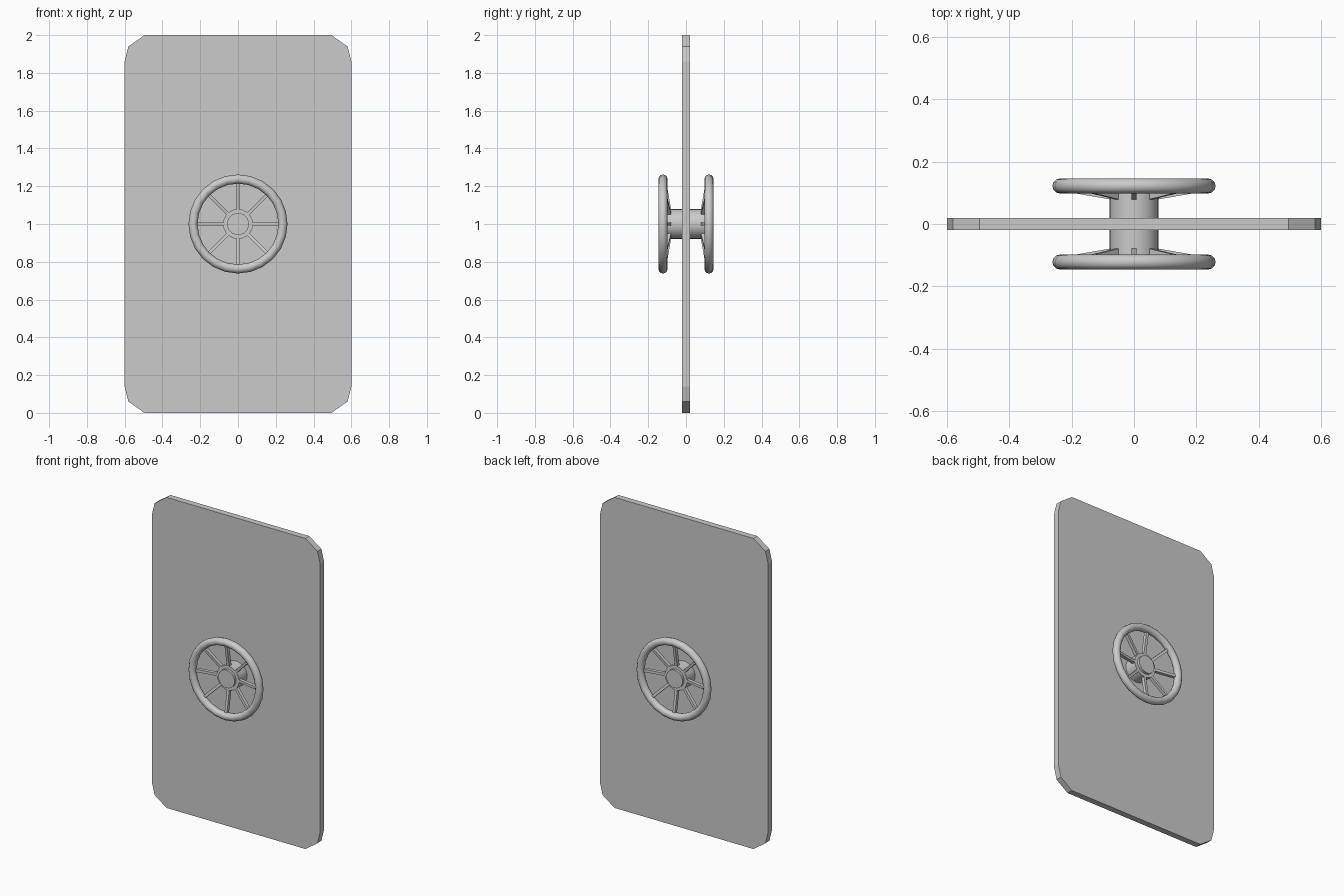
import bpy, bmesh, math
from mathutils import Vector, Matrix

if "Cube" in bpy.data.objects:
    bpy.data.objects.remove(bpy.data.objects["Cube"])

CZ = 1.0      # height of the handwheel axis
SPOKES = 8


def make_object(name, bm, smooth=False):
    bmesh.ops.recalc_face_normals(bm, faces=bm.faces)
    mesh = bpy.data.meshes.new(name)
    bm.to_mesh(mesh)
    bm.free()
    obj = bpy.data.objects.new(name, mesh)
    bpy.context.collection.objects.link(obj)
    if smooth:
        bpy.context.view_layer.objects.active = obj
        obj.select_set(True)
        bpy.ops.object.shade_smooth_by_angle(angle=math.radians(40))
        obj.select_set(False)
    return obj


def lathe(name, profile, segments, closed):
    """Revolve (radius, y) points about the wheel axis."""
    bm = bmesh.new()
    rings = []
    for k in range(segments):
        a = 2 * math.pi * k / segments
        rings.append([bm.verts.new((r * math.cos(a), y, CZ + r * math.sin(a)))
                      for r, y in profile])
    n = len(profile)
    for k in range(segments):
        p, q = rings[k], rings[(k + 1) % segments]
        for i in range(n if closed else n - 1):
            j = (i + 1) % n
            bm.faces.new((p[i], p[j], q[j], q[i]))
    if not closed:
        bm.faces.new([r[0] for r in rings])
        bm.faces.new([r[-1] for r in rings])
    return make_object(name, bm, smooth=True)


# Door slab with faceted rounded corners
corner = [(0.60, 0.86), (0.58, 0.94), (0.495, 1.0)]
outline = (corner + [(-x, z) for x, z in reversed(corner)]
           + [(-x, -z) for x, z in corner]
           + [(x, -z) for x, z in reversed(corner)])
bm = bmesh.new()
face = bm.faces.new([bm.verts.new((x, -0.02, CZ + z)) for x, z in outline])
ext = bmesh.ops.extrude_face_region(bm, geom=[face])
bmesh.ops.translate(bm, vec=(0, 0.04, 0),
                    verts=[g for g in ext["geom"] if isinstance(g, bmesh.types.BMVert)])
make_object("door_slab", bm)

for side, label in ((-1, "front"), (1, "back")):
    # Round rim of the handwheel
    tube = [(0.238 + 0.024 * math.cos(2 * math.pi * i / 12),
             side * (0.122 + 0.024 * math.sin(2 * math.pi * i / 12)))
            for i in range(12)]
    lathe(label + "_wheel_rim", tube, 24, True)

    # Hub with a smaller stepped cap
    hub = [(0.079, side * 0.018), (0.079, side * 0.102),
           (0.058, side * 0.102), (0.058, side * 0.118)]
    lathe(label + "_wheel_hub", hub, 24, False)

    # Spokes sloping outward from the hub to the rim
    bm = bmesh.new()
    start, end = Vector((0.065, side * 0.088, 0)), Vector((0.232, side * 0.117, 0))
    d = end - start
    tilt = Matrix.Rotation(math.atan2(d.y, d.x), 4, 'Z')
    size = Matrix.Diagonal((d.length, 0.022, 0.017, 1))
    for k in range(SPOKES):
        turn = Matrix.Rotation(2 * math.pi * k / SPOKES, 4, 'Y')
        place = Matrix.Translation((start + end) / 2)
        bmesh.ops.create_cube(bm, size=1, matrix=Matrix.Translation((0, 0, CZ))
                              @ turn @ place @ tilt @ size)
    make_object(label + "_wheel_spokes", bm)
